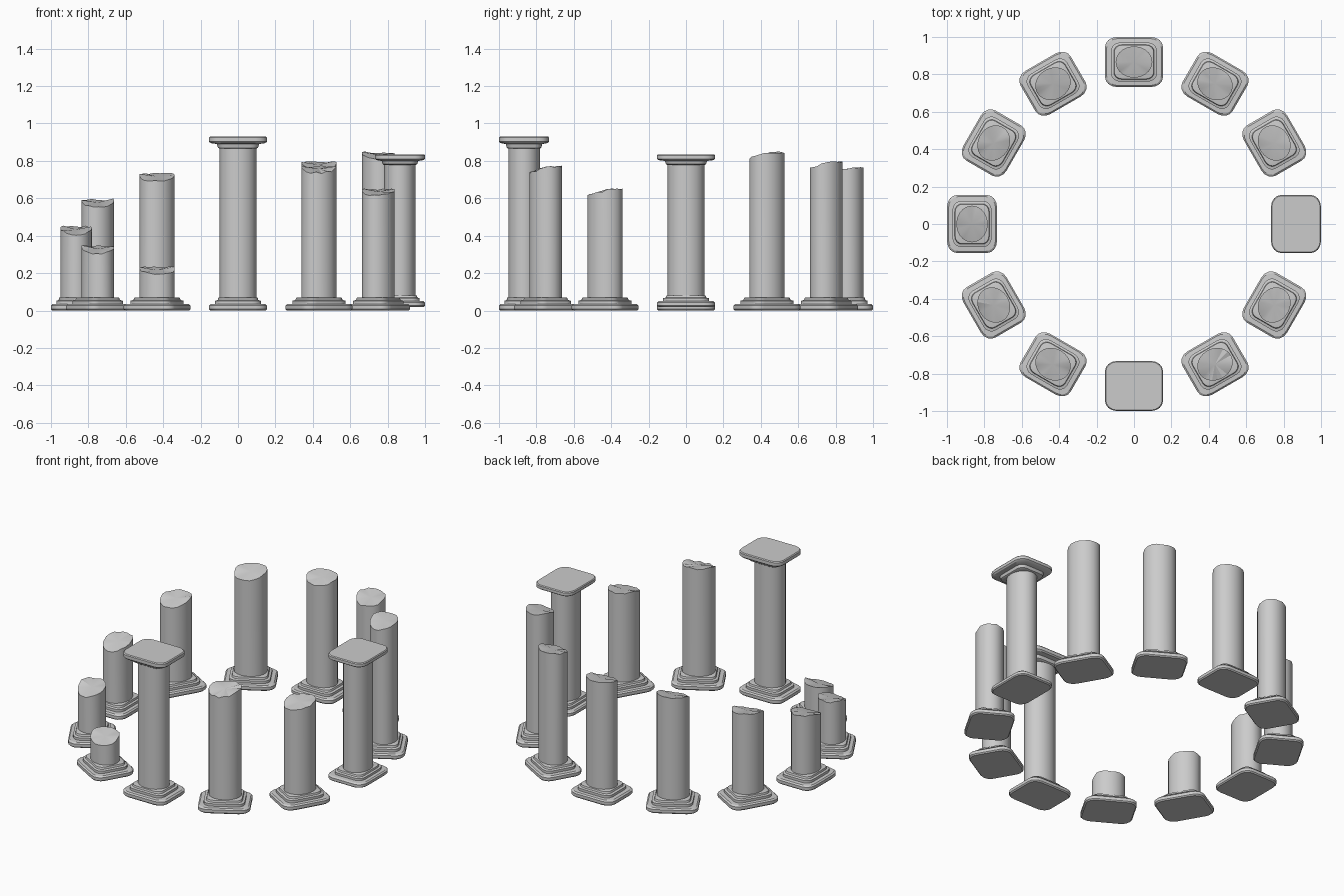
import bpy, bmesh, math, random
from mathutils import Matrix

if "Cube" in bpy.data.objects:
    bpy.data.objects.remove(bpy.data.objects["Cube"])

random.seed(4)
RING = 0.866          # radius of the column circle
SQUASH = 0.86         # columns are slightly thinner radially


def rounded_square(h, z, corner=0.4, seg=4):
    """Ring of points of a rounded square with half width h."""
    r = h * corner
    pts = []
    for q in range(4):
        a0 = q * math.pi / 2
        c = (h - r) * math.sqrt(2)
        cx, cy = c * math.cos(a0 + math.pi / 4), c * math.sin(a0 + math.pi / 4)
        for i in range(seg + 1):
            a = a0 + math.pi / 2 * i / seg
            pts.append((cx + r * math.cos(a), cy + r * math.sin(a), z))
    return pts


def circle(r, z, n=20):
    return [(r * math.cos(2 * math.pi * i / n), r * math.sin(2 * math.pi * i / n), z)
            for i in range(n)]


def loft(name, rings, mat, tip=None):
    """Closed skin through rings; tip adds a centre point on the last ring."""
    bm = bmesh.new()
    loops = [[bm.verts.new(p) for p in ring] for ring in rings]
    n = len(loops[0])
    for a, b in zip(loops, loops[1:]):
        for i in range(n):
            j = (i + 1) % n
            bm.faces.new((a[i], a[j], b[j], b[i]))
    bm.faces.new(loops[0][::-1])
    if tip:
        c = bm.verts.new(tip)
        for i in range(n):
            bm.faces.new((loops[-1][i], loops[-1][(i + 1) % n], c))
    else:
        bm.faces.new(loops[-1])
    bmesh.ops.transform(bm, matrix=mat, verts=bm.verts)
    bmesh.ops.recalc_face_normals(bm, faces=bm.faces)
    me = bpy.data.meshes.new(name)
    bm.to_mesh(me)
    bm.free()
    ob = bpy.data.objects.new(name, me)
    bpy.context.collection.objects.link(ob)
    bpy.ops.object.select_all(action='DESELECT')
    ob.select_set(True)
    bpy.context.view_layer.objects.active = ob
    bpy.ops.object.shade_smooth_by_angle(angle=math.radians(30))
    return ob


# stepped foot profile: (half width, height)
FOOT = [(0.148, 0), (0.155, 0.007), (0.155, 0.026), (0.146, 0.034), (0.122, 0.036),
        (0.122, 0.052), (0.108, 0.056), (0.105, 0.068), (0.098, 0.07)]
# capital profile, from the neck to the top slab
CAP = [(0.098, 0.865), (0.107, 0.87), (0.113, 0.89), (0.146, 0.895),
       (0.155, 0.903), (0.155, 0.924), (0.150, 0.93)]

# broken columns: angle -> (high rim at the back, low rim at the front)
BROKEN = {30: (0.85, 0.812), 60: (0.798, 0.757), 90: (0.77, 0.73), 120: (0.737, 0.69),
          150: (0.60, 0.55), 180: (0.455, 0.405), 210: (0.352, 0.303),
          240: (0.237, 0.19), 300: (0.775, 0.735), 330: (0.652, 0.615)}

for k in range(12):
    deg = k * 30
    ang = math.radians(deg)
    lift, zs = (0.02, 0.876) if deg == 0 else (0, 1)
    mat = (Matrix.Rotation(ang, 4, 'Z') @ Matrix.Translation((RING, 0, lift))
           @ Matrix.Diagonal((SQUASH, 1, zs, 1)))
    loft(f"column_foot_{k}", [rounded_square(h, z) for h, z in FOOT], mat)

    if deg in BROKEN:
        # shaft with a sloping, chipped break facing the front
        hi, lo = BROKEN[deg]
        top = []
        for x, y, _ in circle(0.098, 0):
            s = math.sin(math.atan2(y, x) + ang)
            z = hi - (hi - lo) * (0.12 + 0.85 * max(0, 0.15 - s) / 1.15)
            top.append((x, y, z + random.uniform(-0.005, 0.005)))
        loft(f"broken_shaft_{k}", [circle(0.098, 0.06), top], mat,
             (0, 0, lo + (hi - lo) * 0.55))
    else:
        # whole shaft with capital
        loft(f"shaft_{k}", [circle(0.098, 0.06), circle(0.098, 0.88)], mat)
        loft(f"capital_{k}", [rounded_square(h, z) for h, z in CAP], mat)
